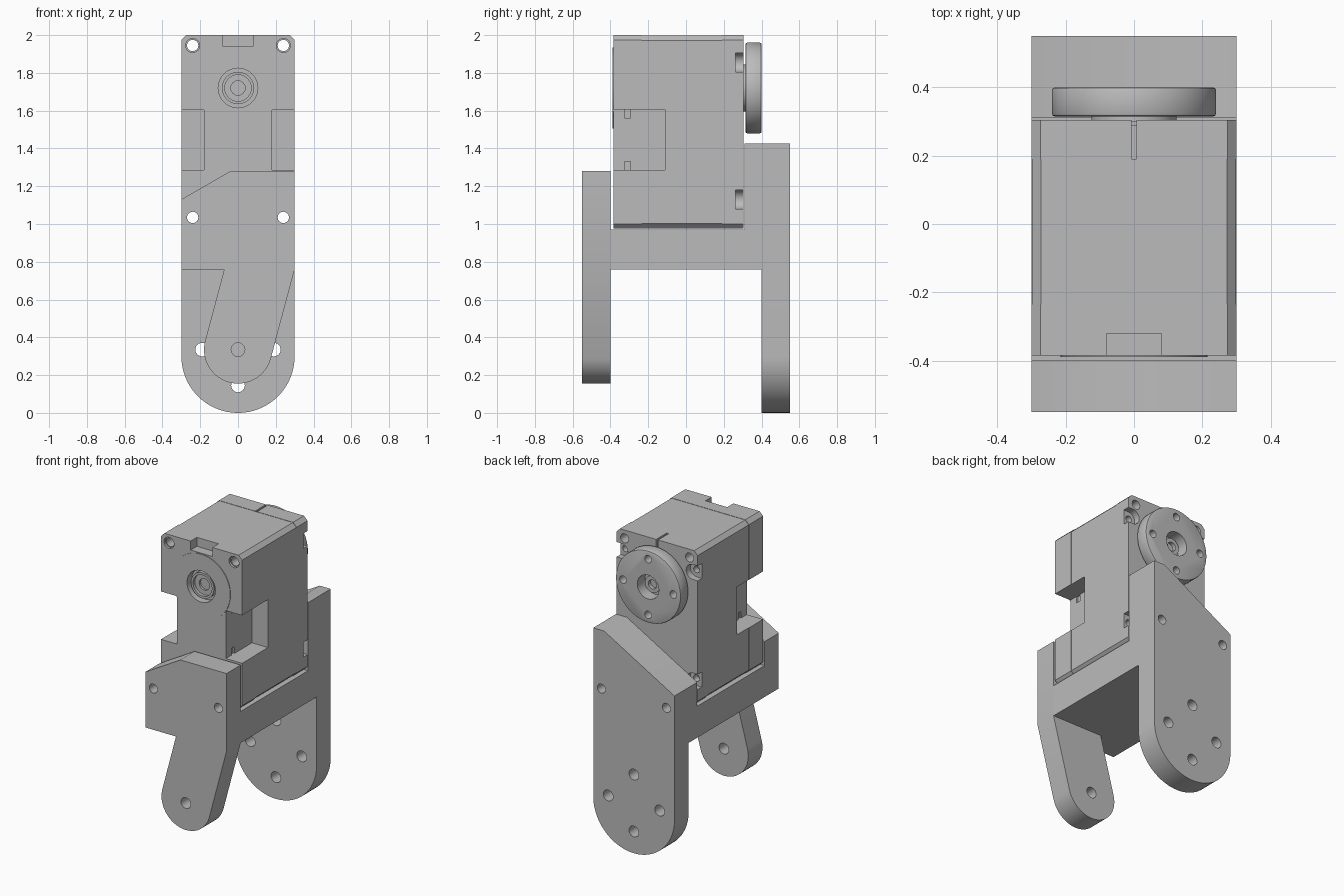
import bpy, bmesh
from math import cos, sin, radians

cube = bpy.data.objects.get("Cube")
if cube:
    bpy.data.objects.remove(cube, do_unlink=True)

grey = bpy.data.materials.new("plain grey")
grey.use_nodes = True
COLOUR = (0.5, 0.5, 0.5, 1)
grey.diffuse_color = COLOUR
grey.node_tree.nodes["Principled BSDF"].inputs["Base Color"].default_value = COLOUR


def arc(x, z, r, start=0, end=360, n=48):
    """Points on an arc in the xz plane; a full circle leaves out the repeated end."""
    steps = n if end - start == 360 else n - 1
    angles = [radians(start + (end - start) * i / steps) for i in range(n)]
    return [(x + r * cos(a), z + r * sin(a)) for a in angles]


def rect(x0, x1, z0, z1):
    return [(x0, z0), (x1, z0), (x1, z1), (x0, z1)]


def prisms(name, parts):
    """One object from xz outlines, each extruded from y0 to y1."""
    bm = bmesh.new()
    for pts, y0, y1 in parts:
        face = bm.faces.new([bm.verts.new((x, y0, z)) for x, z in pts])
        side = bmesh.ops.extrude_face_region(bm, geom=[face], use_keep_orig=True)
        verts = [g for g in side["geom"] if isinstance(g, bmesh.types.BMVert)]
        bmesh.ops.translate(bm, verts=verts, vec=(0, y1 - y0, 0))
    bmesh.ops.recalc_face_normals(bm, faces=bm.faces)
    mesh = bpy.data.meshes.new(name)
    bm.to_mesh(mesh)
    bm.free()
    mesh.materials.append(grey)
    obj = bpy.data.objects.new(name, mesh)
    bpy.context.collection.objects.link(obj)
    return obj


def activate(obj):
    bpy.ops.object.select_all(action="DESELECT")
    obj.select_set(True)
    bpy.context.view_layer.objects.active = obj


def build(name, outline, y0, y1, cuts=(), bevel=0):
    obj = prisms(name, [(outline, y0, y1)])
    activate(obj)
    if bevel:
        mod = obj.modifiers.new("edge", "BEVEL")
        mod.width, mod.segments, mod.limit_method = bevel, 2, "ANGLE"
        mod.angle_limit = radians(40)
        bpy.ops.object.modifier_apply(modifier=mod.name)
    if cuts:
        cutter = prisms("cutter", cuts)
        cutter.hide_render = True
        mod = obj.modifiers.new("cut", "BOOLEAN")
        mod.operation, mod.solver, mod.object = "DIFFERENCE", "EXACT", cutter
        mod.use_self = True
        bpy.ops.object.modifier_apply(modifier=mod.name)
        bpy.data.objects.remove(cutter, do_unlink=True)
    bpy.ops.object.shade_smooth_by_angle(angle=radians(30))
    return obj


W = 0.30            # half width of the whole model
AXIS = 1.72         # height of the output shaft
PIVOT = 0.335       # height of the lower pivot
SIDES = (-1, 1)


def hole(x, z, r, y0=-1, y1=1):
    return (arc(x, z, r, n=24), y0, y1)


# Screw holes running through bracket and housing
low_bolts = [hole(s * 0.24, 1.035, 0.03) for s in SIDES]
bolts = low_bolts + [hole(s * 0.24, 1.945, 0.03) for s in SIDES]

# Bracket: tapered front arm
front_outline = ([(-W, 0.76), (-0.073, 0.76)] + arc(0, PIVOT, 0.18, 165, 345, 32)
                 + [(W, 0.76), (W, 1.28), (-0.04, 1.28), (-W, 1.13)])
build("bracket_front_arm", front_outline, -0.55, -0.40,
      low_bolts + [hole(0, PIVOT, 0.036)])

# Bracket: floor under the housing
build("bracket_floor", rect(-W, W, 0.76, 0.97), -0.40, 0.40)

# Bracket: wide rear arm with a ring of four holes
slope_top = [(W, 1.425), (0.22, 1.425), (-W, 1.13)]
ring = [hole(x, PIVOT + z, 0.036) for x, z in
        ((0.19, 0), (-0.19, 0), (0, 0.19), (0, -0.19))]
build("bracket_rear_arm", arc(0, W, W, 180, 360, 40) + slope_top, 0.40, 0.55,
      low_bolts + ring)
build("bracket_rear_pad", [(-W, 0.97), (W, 0.97)] + slope_top, 0.31, 0.40, low_bolts)


# Housing outline with chamfered corners
def housing(inset=0.0):
    w, lo, hi, c = W - inset, 0.975 + inset, 2.0 - inset, 0.026
    return [(-w + c, lo), (w - c, lo), (w, lo + c), (w, hi - c),
            (w - c, hi), (-w + c, hi), (-w, hi - c), (-w, lo + c)]


# Side notches with small clip slots
notches = []
for s in SIDES:
    notches.append((rect(s * 0.18, s * 0.35, 1.285, 1.605), -0.5, -0.11))
    for z0, z1 in ((1.285, 1.33), (1.56, 1.605)):
        notches.append((rect(s * 0.17, s * 0.20, z0, z1), -0.325, -0.295))

# Front cap: top notch, bearing bore, countersunk corners
front_cuts = bolts + notches + [
    (rect(-0.08, 0.08, 1.94, 2.1), -0.5, -0.32),
    hole(0, AXIS, 0.105, -0.5, -0.34)]
front_cuts += [hole(s * 0.24, z, 0.037, -0.5, -0.37)
               for s in SIDES for z in (1.035, 1.945)]
build("housing_front_cap", housing(), -0.385, -0.235, front_cuts)
build("housing_middle", housing(0.002), -0.235, 0.19, bolts + notches)

# Rear cap: cable slit and screw pockets open to the sides
rear_cuts = bolts + [(rect(-0.007, 0.007, 1.985, 2.1), 0.1, 0.4),
                     (rect(-0.007, 0.007, 1.8, 2.1), 0.29, 0.4)]
for s in SIDES:
    for z in (1.13, 1.855):
        pocket = arc(0.265, z, 0.05, 90, 270, 20) + [(0.35, z - 0.05), (0.35, z + 0.05)]
        rear_cuts.append(([(s * x, h) for x, h in pocket], 0.262, 0.4))
        rear_cuts.append(hole(s * 0.262, z, 0.022, 0.22, 0.4))
build("housing_rear_cap", housing(), 0.19, 0.305, rear_cuts)

# Front bearing: thin ring plate and stepped hub
build("front_bearing_plate", arc(0, AXIS, 0.215, n=64), -0.389, -0.38,
      [hole(0, AXIS, 0.105)])
build("front_bearing_hub", arc(0, AXIS, 0.085), -0.375, -0.335,
      [hole(0, AXIS, 0.07, -0.5, -0.355), hole(0, AXIS, 0.038, -0.5, -0.34)])

# Rear output disc with four screw holes, centre recess and screw
disc_cuts = [hole(x, AXIS + z, 0.025) for x, z in
             ((0.186, 0), (-0.186, 0), (0, 0.186), (0, -0.186))]
build("output_disc", arc(0, AXIS, 0.24, n=72), 0.315, 0.40,
      disc_cuts + [hole(0, AXIS, 0.08)], bevel=0.008)
build("output_hub", arc(0, AXIS, 0.125), 0.30, 0.32)
build("output_screw", arc(0, AXIS, 0.055), 0.315, 0.355,
      [hole(0, AXIS, 0.03, 0.33, 0.5)])
